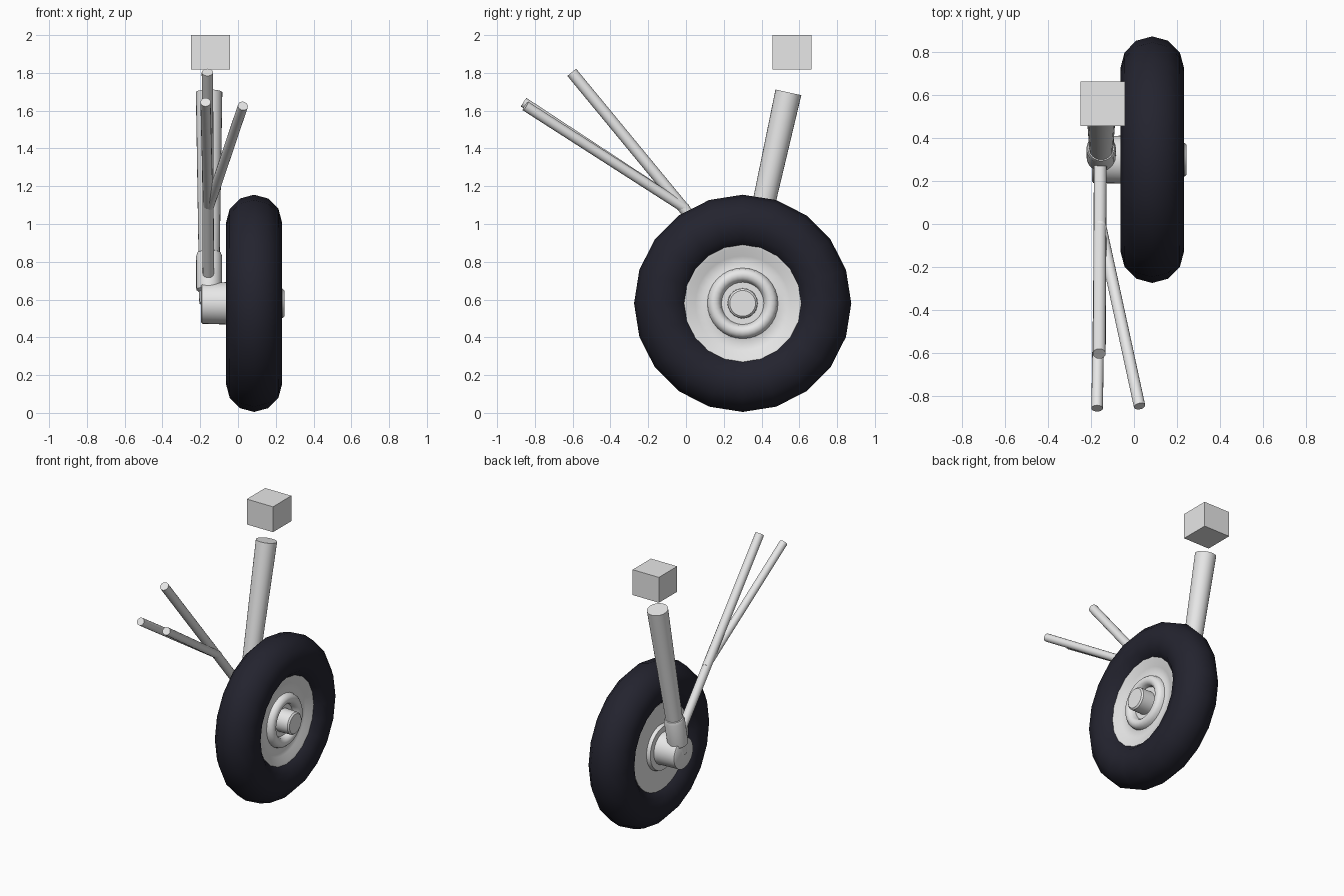
import bpy, bmesh, math
from mathutils import Vector

if "Cube" in bpy.data.objects:
    bpy.data.objects.remove(bpy.data.objects["Cube"])

WY, WZ = 0.30, 0.58          # wheel axis
TAU = math.tau


def material(name, rgb):
    m = bpy.data.materials.new(name)
    m.diffuse_color = (*rgb, 1)
    m.use_nodes = True
    m.node_tree.nodes["Principled BSDF"].inputs["Base Color"].default_value = m.diffuse_color
    return m


GREY = material("light grey metal", (0.8, 0.8, 0.8))
RUBBER = material("dark rubber", (0.017, 0.017, 0.028))


def finish(bm, name, mat, angle=40):
    bmesh.ops.remove_doubles(bm, verts=bm.verts, dist=1e-5)
    bmesh.ops.recalc_face_normals(bm, faces=bm.faces)
    me = bpy.data.meshes.new(name)
    bm.to_mesh(me)
    bm.free()
    me.materials.append(mat)
    ob = bpy.data.objects.new(name, me)
    bpy.context.collection.objects.link(ob)
    bpy.ops.object.select_all(action='DESELECT')
    ob.select_set(True)
    bpy.context.view_layer.objects.active = ob
    bpy.ops.object.shade_smooth_by_angle(angle=math.radians(angle))
    return ob


def lathe(name, origin, axis, profile, sides, mat, closed=False, angle=40):
    """Turn (distance along axis, radius) points around an axis."""
    axis = Vector(axis).normalized()
    u = Vector((0, 0, 1)) if abs(axis.z) < 0.5 else Vector((1, 0, 0))
    u = (u - axis * u.dot(axis)).normalized()
    v = axis.cross(u)
    bm = bmesh.new()
    rings = []
    for d, r in profile:
        rings.append([bm.verts.new(Vector(origin) + axis * d + r * (
            u * math.cos(TAU * i / sides) + v * math.sin(TAU * i / sides)))
            for i in range(sides)])
    pairs = list(zip(rings, rings[1:]))
    if closed:
        pairs.append((rings[-1], rings[0]))
    else:
        bm.faces.new(rings[0])
        bm.faces.new(rings[-1])
    for a, b in pairs:
        for i in range(sides):
            j = (i + 1) % sides
            bm.faces.new((a[i], a[j], b[j], b[i]))
    return finish(bm, name, mat, angle)


def tube(name, a, b, ra, rb, sides=16):
    a, b = Vector(a), Vector(b)
    return lathe(name, a, b - a, [(0, ra), ((b - a).length, rb)], sides, GREY)


# Tyre: plain ring with a twelve-sided cross-section
tyre = [(0.085 + 0.149 * math.sin(TAU * i / 12),
         0.425 + 0.15 * math.cos(TAU * i / 12)) for i in range(12)]
lathe("tyre", (0, WY, WZ), (1, 0, 0), tyre, 20, RUBBER, closed=True, angle=60)

# Hub: flat back, dished front with a raised ring, recess and centre cap
hub = [(-0.01, 0.31), (0.175, 0.312), (0.172, 0.295), (0.15, 0.25),
       (0.142, 0.215), (0.148, 0.187), (0.17, 0.182), (0.185, 0.168),
       (0.19, 0.15), (0.185, 0.132), (0.17, 0.118), (0.145, 0.112),
       (0.145, 0.08), (0.236, 0.078), (0.246, 0.068)]
lathe("hub", (0, WY, WZ), (1, 0, 0), hub, 32, GREY)

# Axle housing with a collar against the hub
axle = [(-0.197, 0.098), (-0.19, 0.108), (-0.06, 0.112), (-0.035, 0.115),
        (-0.035, 0.155), (0.0, 0.165)]
lathe("axle_housing", (0, WY, WZ), (1, 0, 0), axle, 32, GREY)

# Main leg leaning backwards, with the sleeve at its foot
foot, head = Vector((-0.153, 0.295, 0.58)), Vector((-0.153, 0.542, 1.697))
tube("main_leg", foot, head, 0.052, 0.07, 24)
sleeve = [(0.06, 0.05), (0.075, 0.068), (0.255, 0.069), (0.275, 0.062),
          (0.28, 0.05)]
lathe("leg_sleeve", foot, head - foot, sleeve, 24, GREY)

# Long brace and the two side braces branching from it
tube("long_brace", (-0.157, 0.275, 0.735), (-0.162, -0.605, 1.803), 0.03, 0.03)
for name, end in (("inner_brace", (-0.172, -0.86, 1.645)),
                  ("outer_brace", (0.026, -0.85, 1.625))):
    tube(name, (-0.158, 0.0, 1.08), end, 0.027, 0.027)

# Mounting block above the leg
bm = bmesh.new()
bmesh.ops.create_cube(bm, size=1)
for v in bm.verts:
    v.co = Vector((-0.146 + 0.208 * v.co.x, 0.561 + 0.208 * v.co.y,
                   1.909 + 0.182 * v.co.z))
finish(bm, "mounting_block", GREY)
